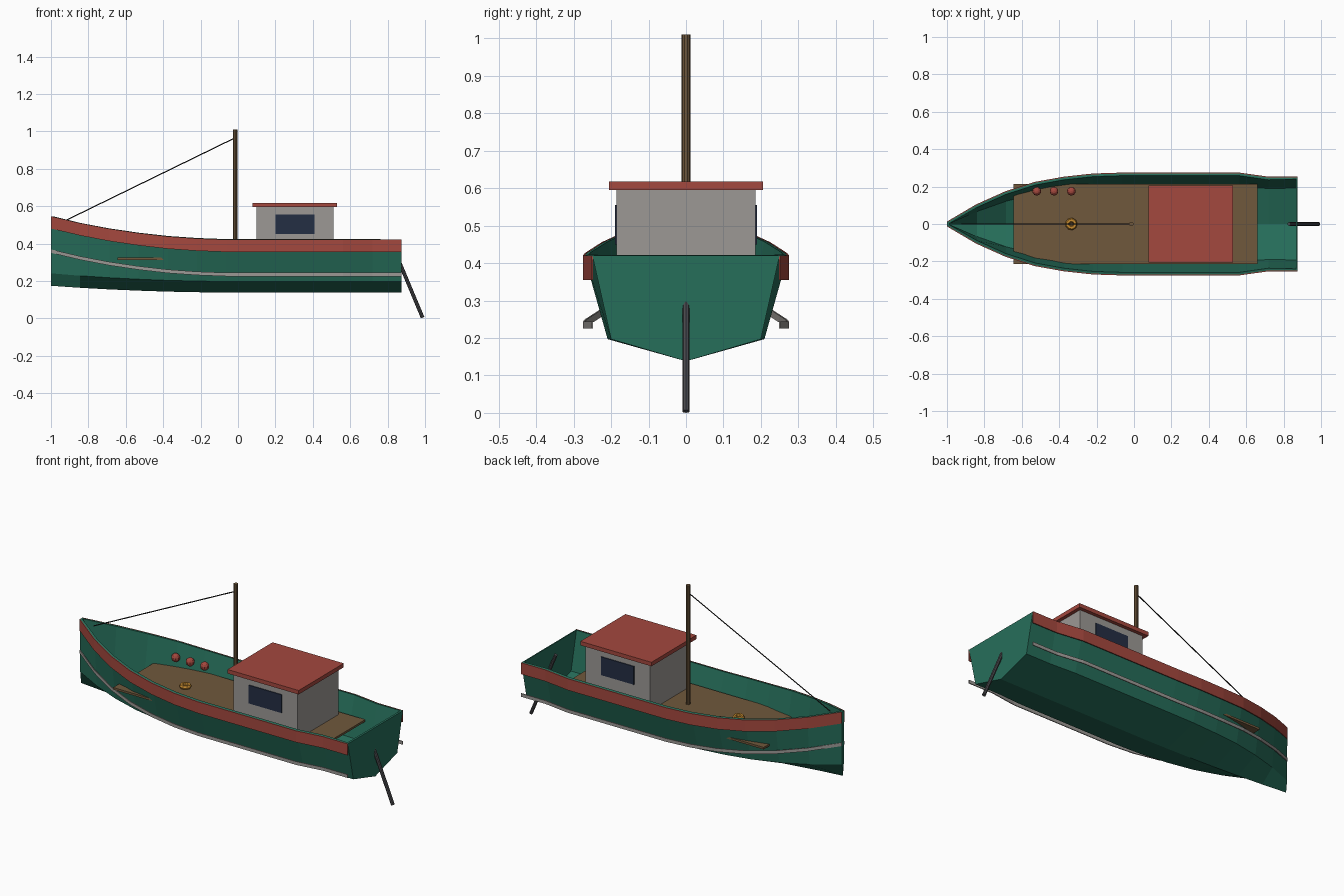
import bpy, bmesh, math
from mathutils import Vector

if "Cube" in bpy.data.objects:
    bpy.data.objects.remove(bpy.data.objects["Cube"])


def mat(name, r, g, b):
    lin = [(c / 255 / 12.92) if c < 10 else ((c / 255 + 0.055) / 1.055) ** 2.4 for c in (r, g, b)]
    m = bpy.data.materials.new(name)
    m.diffuse_color = (*lin, 1)
    m.use_nodes = True
    m.node_tree.nodes["Principled BSDF"].inputs["Base Color"].default_value = m.diffuse_color
    return m


GREEN = mat("hull green", 38, 110, 90)
RED = mat("trim red", 164, 72, 62)
BROWN = mat("wood brown", 112, 88, 60)
GREY = mat("cabin grey", 156, 153, 149)
GLASS = mat("window navy", 36, 46, 68)
STEEL = mat("dark steel", 72, 72, 76)
ROPE = mat("rigging black", 28, 28, 28)
ORANGE = mat("coil orange", 200, 140, 48)


def make(name, bm, material):
    me = bpy.data.meshes.new(name)
    bm.to_mesh(me)
    bm.free()
    me.materials.append(material)
    ob = bpy.data.objects.new(name, me)
    bpy.context.collection.objects.link(ob)
    return ob


def box(name, lo, hi, material):
    bm = bmesh.new()
    bmesh.ops.create_cube(bm, size=1)
    for v in bm.verts:
        v.co = [l + (c + 0.5) * (h - l) for c, l, h in zip(v.co, lo, hi)]
    return make(name, bm, material)


def rod(name, a, b, radius, sides, material):
    a, b = Vector(a), Vector(b)
    bm = bmesh.new()
    bmesh.ops.create_cone(bm, cap_ends=True, segments=sides, radius1=radius,
                          radius2=radius, depth=(b - a).length)
    rot = (b - a).to_track_quat('Z', 'Y').to_matrix()
    for v in bm.verts:
        v.co = rot @ v.co + (a + b) / 2
    return make(name, bm, material)


def loft(name, sections, material, closed):
    """Skin a list of equal cross-sections and cap both ends."""
    bm = bmesh.new()
    rows = [[bm.verts.new(p) for p in s] for s in sections]
    n = len(rows[0])
    for r, q in zip(rows, rows[1:]):
        for i in range(n if closed else n - 1):
            j = (i + 1) % n
            bm.faces.new((r[i], r[j], q[j], q[i]))
    bm.faces.new(rows[-1])
    bm.faces.new(rows[0][::-1])
    if closed:
        bmesh.ops.recalc_face_normals(bm, faces=bm.faces)
    return make(name, bm, material)


# Hull stations: evenly spaced along x, with half width and sheer rise
XS = [-1 + i * 1.875 / 12 for i in range(13)]
HALF = [0.010, 0.102, 0.172, 0.222, 0.250, 0.267] + [0.272] * 5 + [0.25, 0.25]
RISE = [0.125, 0.088, 0.058, 0.035, 0.017, 0.006] + [0] * 7
STATIONS = list(zip(XS, HALF, RISE))

# Open hull shell with hard chine
sections = []
for x, w, r in STATIONS:
    c = w * (0.80 if x > 0.7 else 0.77)
    sheer, chine, keel = 0.42 + r, 0.197 + 0.35 * r, 0.138 + 0.29 * r
    sections.append([(x, -w, sheer), (x, -c, chine), (x, 0, keel), (x, c, chine), (x, w, sheer)])
hull = loft("hull", sections, GREEN, False)
solid = hull.modifiers.new("thickness", 'SOLIDIFY')
solid.thickness = 0.014
solid.offset = -1

# Upright trim strips that follow the sheer line on both sides
for side, label in ((-1, "starboard"), (1, "port")):
    for part, top, bottom, m in (("gunwale_band", 0.001, -0.065, RED),
                                 ("rub_rail", -0.176, -0.195, GREY)):
        strip = []
        for x, w, r in STATIONS:
            z, a, b = 0.42 + r, side * (w - 0.002), side * (w + 0.003)
            strip.append([(x, a, z + bottom), (x, b, z + bottom), (x, b, z + top), (x, a, z + top)])
        loft(f"{part}_{label}", strip, m, True)
    # Cabin side window
    y = side * 0.187
    box(f"window_{label}", (0.2, y - 0.003, 0.45), (0.41, y + 0.003, 0.555), GLASS)

# Deck, cabin and roof
box("deck", (-0.645, -0.215, 0.313), (0.66, 0.215, 0.325), BROWN)
box("cabin", (0.10, -0.185, 0.32), (0.51, 0.185, 0.597), GREY)
box("cabin_roof", (0.077, -0.205, 0.595), (0.53, 0.205, 0.618), RED)

# Mast, forestay and steering rod
rod("mast", (-0.014, 0, 0.32), (-0.014, 0, 1.01), 0.012, 10, BROWN)
rod("forestay", (-0.92, 0, 0.524), (-0.014, 0, 0.966), 0.003, 6, ROPE)
rod("rudder_rod", (0.829, 0, 0.382), (0.987, 0, 0.004), 0.010, 8, STEEL)

# Floats along the port side
for i in range(3):
    bm = bmesh.new()
    bmesh.ops.create_uvsphere(bm, u_segments=10, v_segments=7, radius=0.024)
    bmesh.ops.translate(bm, verts=bm.verts, vec=(-0.52 + i * 0.0925, 0.175, 0.382))
    make(f"float_{i + 1}", bm, RED)

# Coil of line on the foredeck
ring = []
bm = bmesh.new()
for i in range(9):
    a = math.tau * i / 9
    ring.append([bm.verts.new((-0.335 + (0.021 + 0.012 * math.cos(t)) * math.cos(a),
                               (0.021 + 0.012 * math.cos(t)) * math.sin(a),
                               0.335 + 0.012 * math.sin(t)))
                 for t in (math.tau * k / 6 for k in range(6))])
for i in range(9):
    for k in range(6):
        p, q, l = ring[i], ring[(i + 1) % 9], (k + 1) % 6
        bm.faces.new((p[k], q[k], q[l], p[l]))
make("line_coil", bm, ORANGE)
